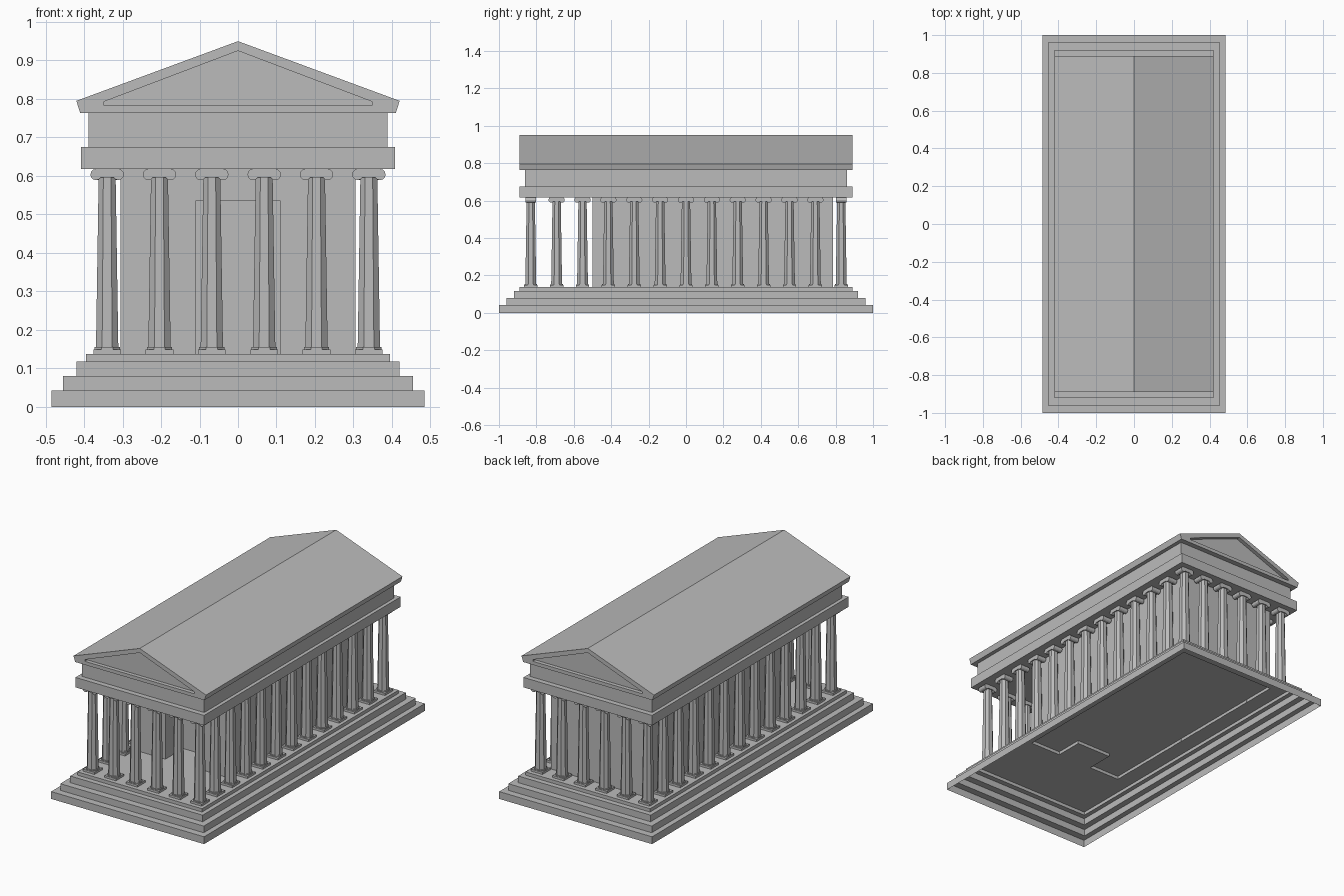
import bpy, bmesh, math

cube = bpy.data.objects.get("Cube")
if cube:
    bpy.data.objects.remove(cube, do_unlink=True)

stone = bpy.data.materials.new("grey_stone")
stone.use_nodes = True
GREY = (0.5, 0.5, 0.5, 1)
stone.diffuse_color = GREY
stone.node_tree.nodes["Principled BSDF"].inputs["Base Color"].default_value = GREY


def place(name, mesh, location=(0, 0, 0), turn=0):
    ob = bpy.data.objects.new(name, mesh)
    ob.location = location
    ob.rotation_euler.z = turn
    bpy.context.collection.objects.link(ob)
    return ob


def to_mesh(name, bm):
    mesh = bpy.data.meshes.new(name)
    bm.to_mesh(mesh)
    bm.free()
    mesh.materials.append(stone)
    return mesh


def loft(bm, rings, cap_start=True, cap_end=True):
    """Bridge matching rings of points, optionally closing the ends."""
    loops = [[bm.verts.new(p) for p in ring] for ring in rings]
    faces = []
    for a, b in zip(loops, loops[1:]):
        for i in range(len(a)):
            j = (i + 1) % len(a)
            faces.append(bm.faces.new((a[i], a[j], b[j], b[i])))
    if cap_start:
        faces.append(bm.faces.new(loops[0][::-1]))
    if cap_end:
        faces.append(bm.faces.new(loops[-1]))
    if cap_start and cap_end:
        bmesh.ops.recalc_face_normals(bm, faces=faces)
    return loops


def rect(hx, hy, z):
    return [(-hx, -hy, z), (hx, -hy, z), (hx, hy, z), (-hx, hy, z)]


def box(bm, hx, hy, z0, z1):
    loft(bm, [rect(hx, hy, z0), rect(hx, hy, z1)])


def chamfered(h, z):
    c = h * 0.45
    return [(c, -h, z), (h, -c, z), (h, c, z), (c, h, z),
            (-c, h, z), (-h, c, z), (-h, -c, z), (-c, -h, z)]


FLOOR, EAVE = 0.137, 0.618
HALL_X, DOOR_X = 0.305, 0.11
HALL_FRONT, DOOR_BACK, HALL_BACK = -0.5, -0.34, 0.785
DOOR_TOP, HALL_SOLE = 0.535, 0.155

# Hall footprint with a doorway recess in the front
plan = [(-HALL_X, HALL_FRONT), (-DOOR_X, HALL_FRONT), (-DOOR_X, DOOR_BACK),
        (DOOR_X, DOOR_BACK), (DOOR_X, HALL_FRONT), (HALL_X, HALL_FRONT),
        (HALL_X, HALL_BACK), (-HALL_X, HALL_BACK)]

# Stepped base: a hollow shell whose floor is open under the hall
bm = bmesh.new()
steps = [(0.485, 1.0, 0.042), (0.455, 0.96, 0.08),
         (0.42, 0.92, 0.118), (0.395, 0.89, FLOOR)]
rings, z = [], 0
for hx, hy, top in steps:
    rings += [rect(hx, hy, z), rect(hx, hy, top)]
    z = top
rim = loft(bm, rings, False, False)[-1]
hole = [bm.verts.new((x, y, FLOOR)) for x, y in plan]
border = [bm.edges.get((rim[i], rim[i - 1])) for i in range(len(rim))]
border += [bm.edges.new((hole[i], hole[i - 1])) for i in range(len(hole))]
bmesh.ops.triangle_fill(bm, edges=border, use_beauty=True, normal=(0, 0, 1))
for f in bm.faces:
    f.normal_update()
    if f.normal.z < -0.5:
        f.normal_flip()
place("stepped_base", to_mesh("stepped_base", bm))

# Hall walls with the doorway
bm = bmesh.new()
b, m, t, sole = [[bm.verts.new((x, y, z)) for x, y in plan]
                 for z in (FLOOR, DOOR_TOP, EAVE, HALL_SOLE)]
for face in ((b[0], b[1], m[1], m[4], b[4], b[5], t[5], t[0]),
             (b[1], b[2], m[2], m[1]), (b[2], b[3], m[3], m[2]),
             (b[3], b[4], m[4], m[3]), (m[1], m[2], m[3], m[4]),
             (b[5], b[6], t[6], t[5]), (b[6], b[7], t[7], t[6]),
             (b[7], b[0], t[0], t[7]), (t[0], t[5], t[6], t[7]),
             sole[::-1]):
    bm.faces.new(face)
bmesh.ops.delete(bm, geom=[v for v in bm.verts if not v.link_faces], context="VERTS")
place("hall", to_mesh("hall", bm))

# Column: square foot, tapered shaft and scrolled capital
bm = bmesh.new()
box(bm, 0.036, 0.036, FLOOR, 0.149)
loft(bm, [chamfered(0.033, 0.149), chamfered(0.033, 0.155)])
loft(bm, [chamfered(0.029, 0.155), chamfered(0.022, 0.6)])
arc = [math.radians(90 - 30 * i) for i in range(9)]
scroll = [(0.029 + 0.0145 * math.cos(a), 0.6035 + 0.0145 * math.sin(a)) for a in arc]
outline = scroll + [(-x, z) for x, z in reversed(scroll)]
loft(bm, [[(x, y, z) for x, z in outline] for y in (-0.028, 0.028)])
column = to_mesh("column", bm)

END_Y, SIDE_X = 0.83, 0.34
for end, sign in (("front", -1), ("back", 1)):
    for i in range(6):
        x = SIDE_X * (2 * i / 5 - 1)
        place(f"{end}_column_{i + 1}", column, (x, sign * END_Y, 0))
for side, sign in (("right", -1), ("left", 1)):
    for i in range(1, 12):
        y = END_Y * (i / 6 - 1)
        place(f"{side}_column_{i}", column, (sign * SIDE_X, y, 0), math.pi / 2)

# Beams above the columns
for name, hx, hy, z0, z1 in (("lower_beam", 0.408, 0.89, EAVE, 0.675),
                             ("upper_beam", 0.388, 0.86, 0.675, 0.763)):
    bm = bmesh.new()
    box(bm, hx, hy, z0, z1)
    place(name, to_mesh(name, bm))

# Gabled roof with a sunken panel in each end
gable = [(-0.41, 0.763), (0.41, 0.763), (0.42, 0.795), (0, 0.95), (-0.42, 0.795)]
panel = [(-0.348, 0.783), (0.348, 0.783), (0.348, 0.793), (0, 0.925), (-0.348, 0.793)]
ROOF_Y, SUNK_Y = 0.89, 0.868
bm = bmesh.new()
loft(bm, [[(x, y, z) for x, z in shape] for shape, y in
          ((panel, -SUNK_Y), (panel, -ROOF_Y), (gable, -ROOF_Y),
           (gable, ROOF_Y), (panel, ROOF_Y), (panel, SUNK_Y))])
place("roof", to_mesh("roof", bm))
